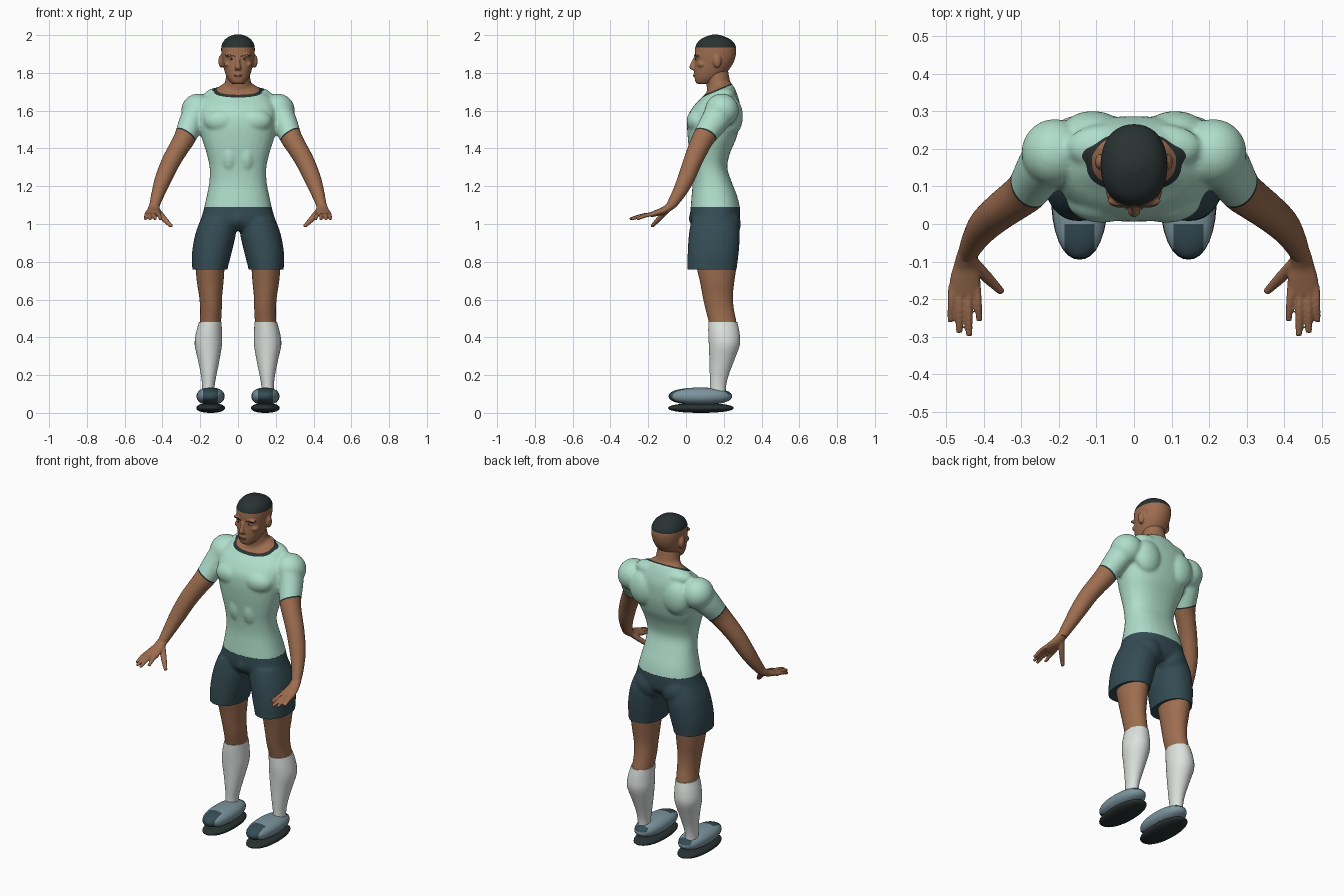
import bpy, bmesh, math
from mathutils import Vector
from mathutils.bvhtree import BVHTree

if "Cube" in bpy.data.objects:
    bpy.data.objects.remove(bpy.data.objects["Cube"])


def material(name, rgb):
    m = bpy.data.materials.new(name)
    m.diffuse_color = (*rgb, 1)
    m.use_nodes = True
    m.node_tree.nodes["Principled BSDF"].inputs["Base Color"].default_value = m.diffuse_color
    return m


SKIN = material("brown skin", (0.34, 0.155, 0.08))
MINT = material("mint cloth", (0.43, 0.73, 0.60))
NAVY = material("dark teal cloth", (0.034, 0.072, 0.088))
DARK = material("near black", (0.022, 0.031, 0.031))
WHITE = material("off white", (0.72, 0.76, 0.73))
GREY = material("blue grey", (0.20, 0.295, 0.34))
LIP = material("dark lip", (0.20, 0.08, 0.05))


def tube(bm, rings, s=1, flat=False, p=2.0, n=32, sub=4):
    """Closed loft through rings of (x, y, z, radius x, radius y)."""
    r = [Vector(q) for q in rings]
    path = []
    for i in range(len(r) - 1):
        a, b, c, d = r[max(i - 1, 0)], r[i], r[i + 1], r[min(i + 2, len(r) - 1)]
        for k in range(sub):
            t = k / sub
            path.append(0.5 * (2 * b + (c - a) * t + (2 * a - 5 * b + 4 * c - d) * t * t
                               + (3 * b - a - 3 * c + d) * t ** 3))
    path.append(r[-1])
    loops = []
    for i, q in enumerate(path):
        u, v = Vector((1, 0, 0)), Vector((0, 1, 0))
        if not flat:
            t = Vector((path[min(i + 1, len(path) - 1)] - path[max(i - 1, 0)])[:3]).normalized()
            u = (u - t * u.dot(t)).normalized()
            v = t.cross(u)
        loop = []
        for k in range(n):
            a = 2 * math.pi * k / n
            c, d = math.cos(a), math.sin(a)
            f = (abs(c) ** p + abs(d) ** p) ** (-1 / p)
            co = Vector(q[:3]) + u * (c * f * q[3]) + v * (d * f * q[4])
            loop.append(bm.verts.new((co.x * s, co.y, co.z)))
        loops.append(loop)
    for a, b in zip(loops, loops[1:]):
        for k in range(n):
            bm.faces.new((a[k], a[k - 1], b[k - 1], b[k]))
    bm.faces.new(loops[0])
    bm.faces.new(loops[-1][::-1])


def depth_tube(bm, rows, p):
    """Horizontal loft from rows of (z, front y, back y, half width)."""
    tube(bm, [(0, (f + b) / 2, z, w, (b - f) / 2) for z, f, b, w in rows], flat=True, p=p)


def ball(bm, c, rad, s=1, p=2.0):
    for v in bmesh.ops.create_uvsphere(bm, u_segments=32, v_segments=18, radius=1)["verts"]:
        f = sum(abs(k) ** p for k in v.co) ** (-1 / p)
        v.co = [(c[i] + v.co[i] * f * rad[i]) * (s if i == 0 else 1) for i in range(3)]


def finish(bm, name, mats, voxel=0, smooth=4):
    """Make the object; with a voxel size, fuse its parts into one skin."""
    bmesh.ops.recalc_face_normals(bm, faces=bm.faces)
    me = bpy.data.meshes.new(name)
    bm.to_mesh(me)
    bm.free()
    o = bpy.data.objects.new(name, me)
    bpy.context.collection.objects.link(o)
    if voxel:
        m = o.modifiers.new("fuse", "REMESH")
        m.mode, m.voxel_size = "VOXEL", voxel
        m = o.modifiers.new("relax", "SMOOTH")
        m.factor, m.iterations = 0.5, smooth
        bpy.context.view_layer.update()
        dg = bpy.context.evaluated_depsgraph_get()
        new = bpy.data.meshes.new_from_object(o.evaluated_get(dg))
        o.modifiers.clear()
        o.data = new
    o.data.materials.clear()
    for m in mats:
        o.data.materials.append(m)
    shade(o)
    return o


def shade(o):
    for f in o.data.polygons:
        f.use_smooth = True
    o.data.set_sharp_from_angle(angle=math.radians(50))


def edit(o, cuts, rule=None):
    """Slice along planes (point, normal, face filter, discard), then colour by rule."""
    bm = bmesh.new()
    bm.from_mesh(o.data)
    for co, no, test, discard in cuts:
        fs = [f for f in bm.faces if not test or test(f.calc_center_median())]
        geom = list({e for f in fs for e in (*f.verts, *f.edges)}) + fs
        bmesh.ops.bisect_plane(bm, geom=geom, dist=1e-5, plane_co=co, plane_no=no, clear_outer=discard)
        if discard:
            bmesh.ops.holes_fill(bm, edges=[e for e in bm.edges if e.is_boundary], sides=0)
    if rule:
        for f in bm.faces:
            f.material_index = rule(f.calc_center_median())
    bm.to_mesh(o.data)
    bm.free()
    shade(o)


# Upper body: torso, neck and arms fused, then shirt, trim and skin split by planes
bm = bmesh.new()
depth_tube(bm, [(1.05, .025, .288, .182), (1.09, .025, .285, .178), (1.15, .03, .27, .165),
                (1.22, .035, .243, .152), (1.30, .03, .218, .15), (1.38, .018, .235, .168),
                (1.45, .01, .265, .19), (1.52, .006, .282, .205), (1.58, .014, .287, .207),
                (1.63, .045, .286, .2), (1.67, .085, .277, .175), (1.71, .12, .262, .12),
                (1.74, .15, .245, .085)], 2.35)
tube(bm, [(0, .195, 1.64, .1, .085), (0, .182, 1.70, .084, .072), (0, .172, 1.74, .07, .064),
          (0, .162, 1.80, .062, .062), (0, .155, 1.84, .055, .06)])
for s in (1, -1):
    ball(bm, (.085, .063, 1.545), (.095, .06, .065), s)      # chest
    ball(bm, (.11, .245, 1.57), (.085, .056, .10), s)        # shoulder blade
    ball(bm, (.08, .205, 1.68), (.10, .06, .045), s)         # neck slope
    ball(bm, (.212, .19, 1.602), (.088, .09, .088), s)       # shoulder
    ball(bm, (.045, .06, 1.36), (.045, .045, .09), s)        # abdomen
    tube(bm, [(.205, .19, 1.62, .07, .08), (.243, .155, 1.55, .066, .074), (.28, .095, 1.46, .058, .06),
              (.315, .065, 1.40, .053, .055), (.355, .035, 1.33, .05, .05), (.395, .0, 1.24, .045, .045),
              (.422, -.037, 1.165, .036, .037), (.445, -.085, 1.09, .027, .025),
              (.448, -.105, 1.075, .026, .02)], s)
body = finish(bm, "shirt_and_arms", [MINT, SKIN, DARK], 0.009)
NECK, NECK_N = Vector((0, .095, 1.683)), Vector((0, -.39, .92))
HEM, HEM_N = Vector((.275, .095, 1.465)), Vector((.5, -.35, -.75)).normalized()
TRIM = 0.008
cuts = [((0, 0, 1.088), (0, 0, -1), None, True)]
for t in (0, TRIM):
    cuts.append((NECK - NECK_N * t, NECK_N, lambda c: abs(c.x) < .16 and c.z > 1.6, False))
    for s in (1, -1):
        m = Vector((s, 1, 1))
        cuts.append(((HEM - HEM_N * t) * m, HEM_N * m, lambda c, s=s: c.x * s > .214, False))


def body_colour(c):
    d = NECK_N.dot(c - NECK) if abs(c.x) < .16 and c.z > 1.6 else -1
    if abs(c.x) > .214:
        d = HEM_N.dot(Vector((abs(c.x), c.y, c.z)) - HEM)
    return 1 if d > 0 else 2 if d > -TRIM else 0


edit(body, cuts, body_colour)

# Hands: palm, four fingers and a thumb
for s, side in ((1, "left"), (-1, "right")):
    bm = bmesh.new()
    tube(bm, [(.443, -.075, 1.102, .027, .024), (.447, -.11, 1.075, .033, .02),
              (.45, -.15, 1.06, .041, .017), (.452, -.187, 1.049, .04, .013)], s)
    for x0, x1, y in ((.419, .412, -.258), (.442, .439, -.298), (.464, .466, -.29), (.484, .489, -.26)):
        tube(bm, [(x0, -.165, 1.053, .011, .011), ((x0 + x1) / 2, (y - .165) / 2, 1.045, .0105, .0105),
                  (x1, y, 1.026, .0085, .008)], s, n=16)
    tube(bm, [(.432, -.10, 1.075, .018, .016), (.392, -.142, 1.028, .016, .014),
              (.352, -.182, .987, .01, .009)], s, n=16)
    finish(bm, side + "_hand", [SKIN], 0.0045, 3)

# Head with nose, brow, jaw and ears; hair is everything above the hairline
bm = bmesh.new()
depth_tube(bm, [(1.742, .06, .13, .03), (1.752, .05, .15, .042), (1.78, .045, .19, .06),
                (1.82, .044, .23, .074), (1.86, .047, .254, .083), (1.90, .046, .265, .088),
                (1.94, .05, .264, .088), (1.97, .068, .245, .075), (1.99, .10, .21, .052),
                (2.003, .14, .17, .02)], 2.2)
tube(bm, [(0, .052, 1.882, .009, .012), (0, .038, 1.85, .011, .014), (0, .033, 1.826, .017, .015),
          (0, .042, 1.815, .015, .01)], flat=True, n=16)
ball(bm, (0, .055, 1.79), (.022, .016, .018))
for s in (1, -1):
    ball(bm, (.038, .062, 1.894), (.034, .016, .009), s)
    ball(bm, (.055, .085, 1.845), (.02, .025, .016), s)
    ball(bm, (.088, .165, 1.862), (.016, .022, .035), s)
head = finish(bm, "head_and_hair", [SKIN, DARK], 0.005, 3)
edit(head, [((0, 0, 1.935), (0, 0, 1), None, False)], lambda c: int(c.z > 1.935))

# Face details laid on the head surface
bm = bmesh.new()
bm.from_mesh(head.data)
tree = BVHTree.FromBMesh(bm)
bm.free()


def on_face(x, z):
    return tree.ray_cast(Vector((x, -1, z)), Vector((0, 1, 0)))[0].y


white, dark, lip = bmesh.new(), bmesh.new(), bmesh.new()
for s in (1, -1):
    ball(white, (.036, on_face(.036, 1.873) + .002, 1.873), (.014, .005, .005), s)
    ball(dark, (.035, on_face(.035, 1.873) - .002, 1.873), (.005, .003, .005), s)
    tube(dark, [(x, on_face(x, z), z, .003, .0045) for x, z in
                ((.016, 1.888), (.03, 1.893), (.046, 1.897), (.062, 1.89))],
         s, flat=True, n=10)
ball(lip, (0, on_face(0, 1.785) + .001, 1.785), (.024, .004, .0045))
finish(white, "eye_whites", [WHITE])
finish(dark, "brows_and_pupils", [DARK])
finish(lip, "lips", [LIP])

# Shorts: pelvis, seat and two legs fused, trimmed flat at waist and hem
bm = bmesh.new()
depth_tube(bm, [(1.12, .026, .283, .175), (1.09, .024, .286, .178), (1.04, .022, .286, .192),
                (1.0, .03, .28, .20), (.965, .06, .25, .18)], 2.35)
ball(bm, (0, .06, 1.03), (.04, .045, .05))
for s in (1, -1):
    ball(bm, (.085, .21, 1.0), (.088, .08, .09), s)
    tube(bm, [(.10, .15, 1.03, .095, .12), (.118, .15, .95, .107, .134), (.138, .144, .85, .105, .135),
              (.149, .138, .76, .093, .13), (.15, .137, .72, .09, .128)], s, flat=True, p=2.2)
shorts = finish(bm, "shorts", [NAVY], 0.009, 3)
edit(shorts, [((0, 0, 1.09), (0, 0, 1), None, True), ((0, 0, .76), (0, 0, -1), None, True)])

# Legs, socks and shoes
for s, side in ((1, "left"), (-1, "right")):
    bm = bmesh.new()
    tube(bm, [(.148, .162, .82, .08, .107), (.148, .162, .76, .076, .103), (.147, .165, .69, .07, .09),
              (.145, .168, .62, .061, .08), (.143, .178, .55, .057, .075), (.146, .194, .48, .056, .073),
              (.15, .197, .44, .056, .073)], s, flat=True)
    finish(bm, side + "_leg", [SKIN])
    bm = bmesh.new()
    tube(bm, [(.147, .195, .48, .06, .077), (.154, .201, .42, .069, .083), (.157, .203, .36, .072, .082),
              (.155, .19, .28, .057, .066), (.155, .176, .20, .041, .05), (.157, .17, .14, .033, .042),
              (.157, .168, .08, .034, .044)], s, flat=True)
    finish(bm, side + "_sock", [WHITE])
    bm = bmesh.new()
    ball(bm, (.145, .076, .088), (.074, .168, .046), s, 2.3)
    shoe = finish(bm, side + "_shoe", [GREY, NAVY])
    planes = [((s * x, 0, 0), (1, 0, 0), None, False) for x in (.105, .185)]
    planes += [((0, y, 0), (0, 1, 0), None, False) for y in (.0, .205)]
    edit(shoe, planes, lambda c: int(abs(abs(c.x) - .145) < .04 and (c.y < 0 or c.y > .205 and c.z > .1)))
    bm = bmesh.new()
    ball(bm, (.145, .079, .026), (.076, .174, .026), s, 2.2)
    finish(bm, side + "_sole", [DARK])
